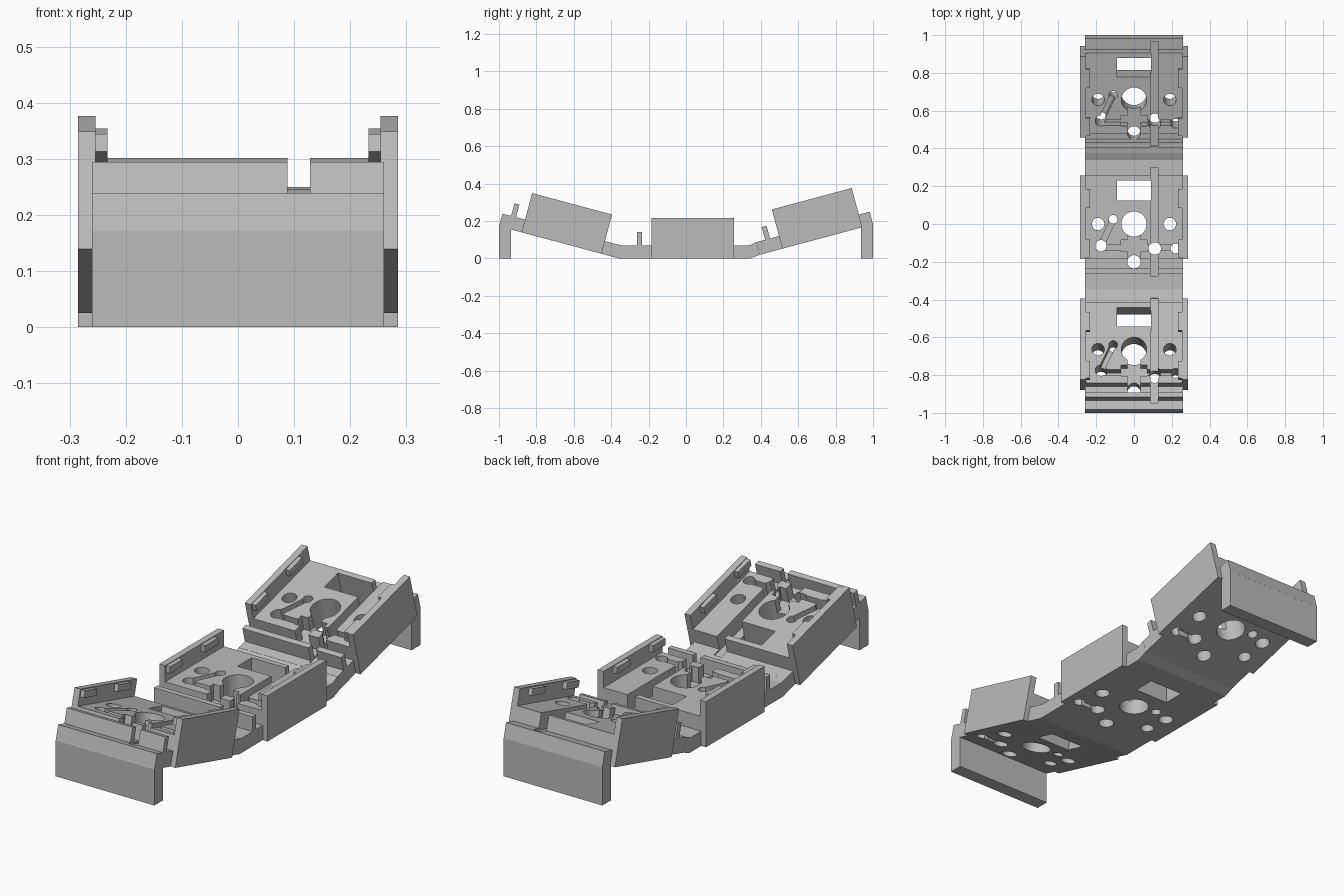
import bpy, bmesh, math
from mathutils import Matrix, Vector

cube = bpy.data.objects.get("Cube")
if cube:
    bpy.data.objects.remove(cube, do_unlink=True)

grey = bpy.data.materials.new("plain grey")
grey.use_nodes = True
grey.diffuse_color = (0.5, 0.5, 0.5, 1)
grey.node_tree.nodes["Principled BSDF"].inputs["Base Color"].default_value = (0.5, 0.5, 0.5, 1)

HALF = 0.26      # half width of the strip
WEB = 0.07       # web thickness
PLATE = 0.14     # socket plate height
FRONT, BACK = -0.185, 0.257


def add_prism(bm, pts, x0, x1):
    """Extrude a y-z outline along x."""
    face = bm.faces.new([bm.verts.new((x0, y, z)) for y, z in pts])
    geo = bmesh.ops.extrude_face_region(bm, geom=[face])["geom"]
    bmesh.ops.translate(bm, vec=(x1 - x0, 0, 0),
                        verts=[v for v in geo if isinstance(v, bmesh.types.BMVert)])


def add_box(bm, x0, x1, y0, y1, z0, z1):
    add_prism(bm, [(y0, z0), (y1, z0), (y1, z1), (y0, z1)], x0, x1)


def finish(bm, name, matrix=None):
    bmesh.ops.recalc_face_normals(bm, faces=bm.faces)
    mesh = bpy.data.meshes.new(name)
    bm.to_mesh(mesh)
    bm.free()
    mesh.materials.append(grey)
    return place(mesh, name, matrix)


def place(mesh, name, matrix=None):
    obj = bpy.data.objects.new(name, mesh)
    bpy.context.collection.objects.link(obj)
    if matrix:
        obj.matrix_world = matrix
    return obj


cutters = []


def cut_box(*dims):
    bm = bmesh.new()
    add_box(bm, *dims)
    cutters.append(finish(bm, "cutter"))


def cut_hole(x, y, r):
    bm = bmesh.new()
    bmesh.ops.create_cone(bm, cap_ends=True, segments=32, radius1=r, radius2=r, depth=1,
                          matrix=Matrix.Translation((x, y, 0)))
    cutters.append(finish(bm, "cutter"))


def cut_slot(a, b, width, z0, z1):
    a, b = Vector(a), Vector(b)
    d = b - a
    bm = bmesh.new()
    add_box(bm, 0, d.length, -width / 2, width / 2, z0, z1)
    bm.transform(Matrix.Translation((a.x, a.y, 0)) @ Matrix.Rotation(math.atan2(d.y, d.x), 4, 'Z'))
    cutters.append(finish(bm, "cutter"))


# Socket plate with a thin web at both ends and a retaining tab at the front
bm = bmesh.new()
add_prism(bm, [(-0.31, 0), (0.317, 0), (0.317, WEB), (BACK, WEB), (BACK, PLATE),
               (FRONT, PLATE), (FRONT, WEB), (-0.235, WEB), (-0.235, PLATE),
               (-0.262, PLATE), (-0.262, WEB), (-0.31, WEB)], -HALF, HALF)
plate = finish(bm, "socket_plate")

# Switch stem, side pin and wire holes
for x, y, r in [(0, 0, 0.067), (-0.19, 0, 0.033), (0.19, 0, 0.033), (-0.11, 0.025, 0.023),
                (-0.175, -0.115, 0.03), (0.11, -0.13, 0.033), (0.22, -0.13, 0.026),
                (0, -0.2, 0.035)]:
    cut_hole(x, y, r)
# Window, wire channels and grooves
cut_box(-0.09, 0.09, 0.125, 0.23, -0.1, 0.3)
cut_box(0.088, 0.128, -0.275, 0.3, 0.062, 0.3)
cut_box(-0.035, 0.035, -0.215, 0, 0.067, 0.3)
cut_box(-0.07, 0.07, -0.145, -0.085, 0.066, 0.3)
cut_box(-0.18, 0.23, -0.14, -0.111, 0.068, 0.3)
cut_slot((-0.11, 0.025), (-0.175, -0.115), 0.03, 0.075, 0.3)
cut_slot((-0.11, 0.025), (-0.175, -0.115), 0.022, -0.1, 0.035)
cut_slot((0.11, -0.13), (0.22, -0.13), 0.024, -0.1, 0.035)

for c in cutters:
    c.hide_render = True
    mod = plate.modifiers.new("cut", 'BOOLEAN')
    mod.operation = 'DIFFERENCE'
    mod.solver = 'EXACT'
    mod.object = c
bpy.context.view_layer.update()
plate_mesh = bpy.data.meshes.new_from_object(
    plate.evaluated_get(bpy.context.evaluated_depsgraph_get()))
for o in cutters + [plate]:
    bpy.data.objects.remove(o, do_unlink=True)

# Three sockets: the outer two tilt up away from the middle
tilt = math.radians(15)
sockets = {
    "middle": Matrix(),
    "front": Matrix.Translation((0, -0.70, 0.0915)) @ Matrix.Rotation(-tilt, 4, 'X'),
    "back": Matrix.Translation((0, 0.694, 0.10)) @ Matrix.Rotation(tilt, 4, 'X'),
}
for where, matrix in sockets.items():
    place(plate_mesh, where + "_socket_plate", matrix)
    # Side walls with a pair of clips on the inner face
    for side, s in (("left", 1), ("right", -1)):
        bm = bmesh.new()
        add_box(bm, s * 0.254, s * 0.285, FRONT, BACK, 0, 0.217)
        for y0, y1 in ((-0.178, -0.083), (0.085, 0.185)):
            add_box(bm, s * 0.233, s * 0.256, y0, y1, 0.182, 0.214)
        finish(bm, f"{where}_{side}_wall", matrix)

# Bent webs joining the sockets, and the end legs
strips = {
    "front_web": [(-0.31, 0), (-0.36, 0), (-0.394, 0.0095), (-0.376, 0.077),
                  (-0.345, WEB), (-0.31, WEB)],
    "back_web": [(0.317, 0), (0.345, 0), (0.394, 0.02), (0.376, 0.087),
                 (0.34, WEB), (0.317, WEB)],
    "front_leg": [(-1, 0), (-0.935, 0), (-0.935, 0.18), (-0.985, 0.2), (-1, 0.172)],
    "back_leg": [(1, 0), (0.935, 0), (0.935, 0.18), (0.985, 0.21), (1, 0.182)],
}
for name, outline in strips.items():
    bm = bmesh.new()
    add_prism(bm, outline, -HALF, HALF)
    finish(bm, name)
